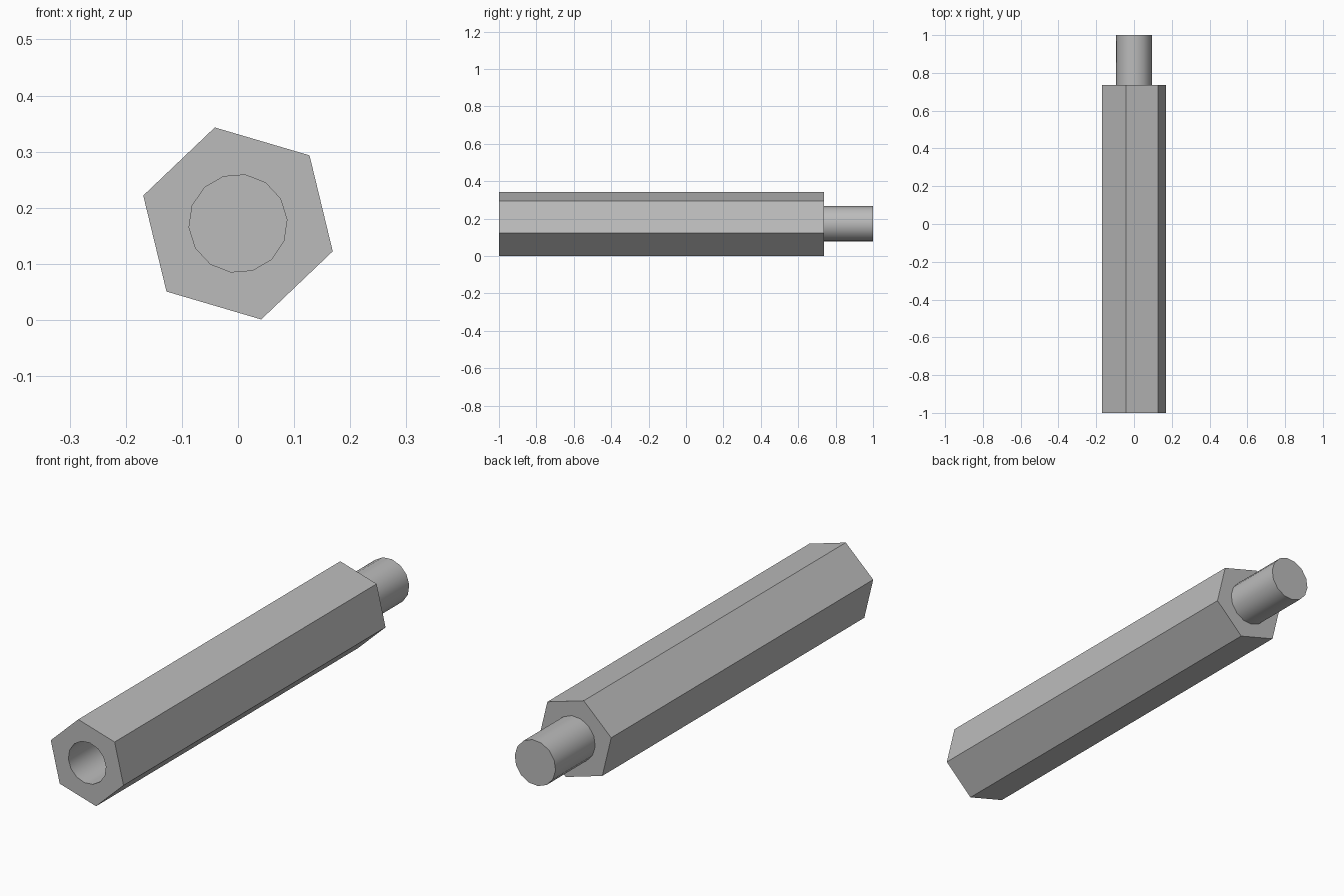
import bpy
import bmesh
from math import cos, sin, radians, tau

cube = bpy.data.objects.get("Cube")
if cube:
    bpy.data.objects.remove(cube, do_unlink=True)

CENTRE_Z = 0.172
FRONT, SHOULDER, TIP = -1.0, 0.737, 1.0
HOLE_END = -0.45

metal = bpy.data.materials.new("grey metal")
metal.use_nodes = True
grey = (0.5, 0.5, 0.5, 1)
metal.diffuse_color = grey
metal.node_tree.nodes["Principled BSDF"].inputs["Base Color"].default_value = grey

bm = bmesh.new()


def ring(sides, radius, y, start):
    """Closed loop of edges around the long axis; returns its vertices and edges."""
    angles = [radians(start) + tau * i / sides for i in range(sides)]
    verts = [bm.verts.new((radius * cos(a), y, CENTRE_Z + radius * sin(a))) for a in angles]
    edges = [bm.edges.new((verts[i], verts[(i + 1) % sides])) for i in range(sides)]
    return verts, edges


def wall(a, b):
    """Side faces between two rings with equal side counts."""
    n = len(a[0])
    for i in range(n):
        j = (i + 1) % n
        bm.faces.new((a[0][i], a[0][j], b[0][j], b[0][i]))


def annulus(outer, inner):
    """Flat face between an outer and an inner ring."""
    bmesh.ops.triangle_fill(bm, edges=outer[1] + inner[1], use_beauty=True, normal=(0, 1, 0))


# Hexagonal body
hex_front = ring(6, 0.176, FRONT, 43.6)
hex_back = ring(6, 0.176, SHOULDER, 43.6)
wall(hex_front, hex_back)

# Blind hole in the front end
hole_mouth = ring(14, 0.0875, FRONT, 4.5)
hole_floor = ring(14, 0.0875, HOLE_END, 4.5)
wall(hole_mouth, hole_floor)
bm.faces.new(hole_floor[0])
annulus(hex_front, hole_mouth)

# Round stud on the back end
stud_root = ring(14, 0.095, SHOULDER, 4.5)
stud_tip = ring(14, 0.095, TIP, 4.5)
wall(stud_root, stud_tip)
bm.faces.new(stud_tip[0])
annulus(hex_back, stud_root)

bmesh.ops.recalc_face_normals(bm, faces=bm.faces[:])
mesh = bpy.data.meshes.new("hex_standoff")
bm.to_mesh(mesh)
bm.free()
mesh.materials.append(metal)
standoff = bpy.data.objects.new("hex_standoff", mesh)
bpy.context.collection.objects.link(standoff)

# Smooth round walls, crisp hexagon edges
bpy.ops.object.select_all(action='DESELECT')
standoff.select_set(True)
bpy.context.view_layer.objects.active = standoff
bpy.ops.object.shade_smooth_by_angle(angle=radians(35))
